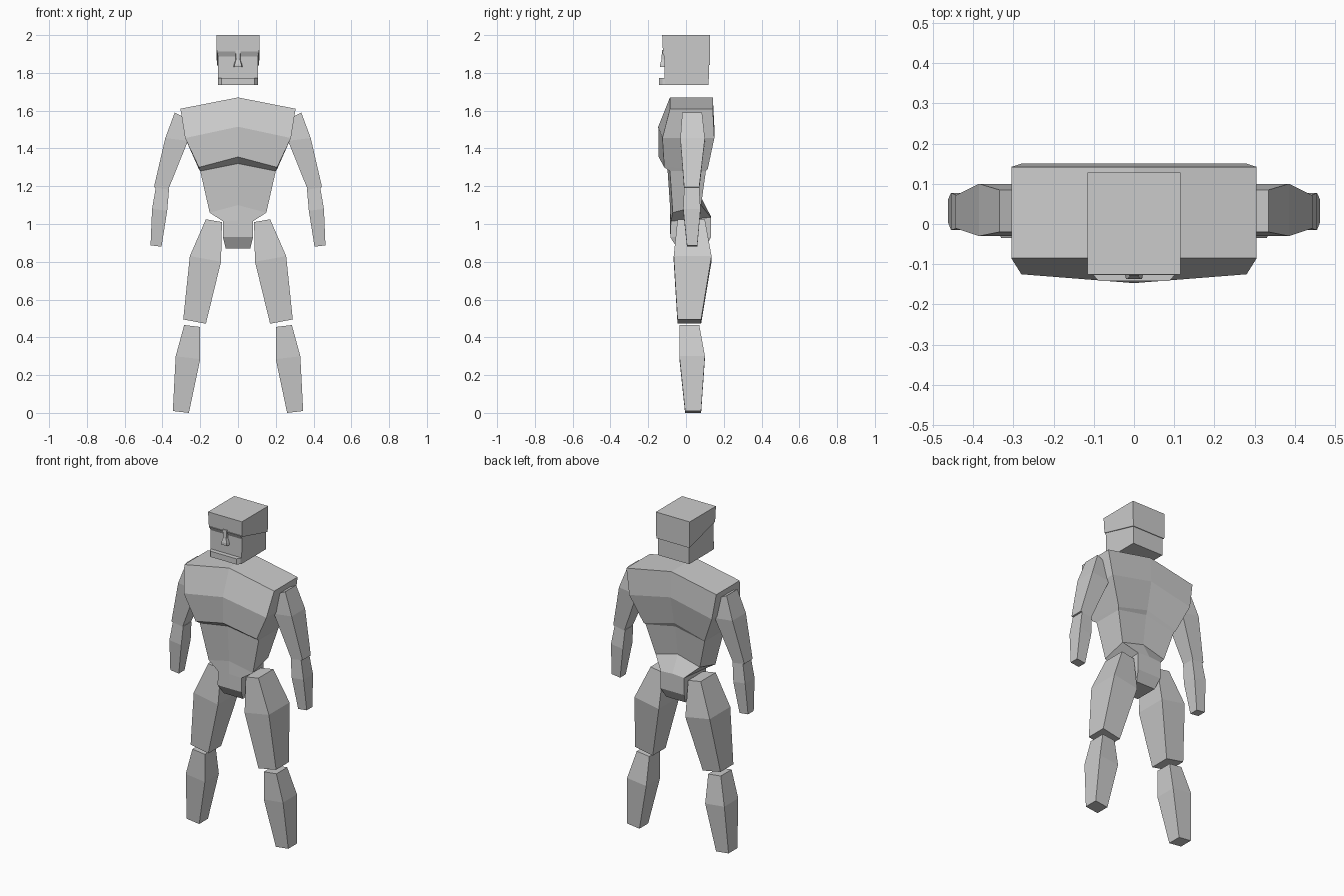
import bpy, bmesh

cube = bpy.data.objects.get("Cube")
if cube:
    bpy.data.objects.remove(cube, do_unlink=True)

grey = bpy.data.materials.new("plain grey")
grey.use_nodes = True
tone = (0.6, 0.6, 0.6, 1)
grey.diffuse_color = tone
grey.node_tree.nodes["Principled BSDF"].inputs["Base Color"].default_value = tone


def loft(name, rings):
    """Join rings of equal point count with flat faces and close both ends."""
    bm = bmesh.new()
    loops = [[bm.verts.new(p) for p in ring] for ring in rings]
    n = len(loops[0])
    for a, b in zip(loops, loops[1:]):
        for i in range(n):
            j = (i + 1) % n
            bm.faces.new((a[i], a[j], b[j], b[i]))
    for end in (loops[0], loops[-1]):
        if n == 6:  # ends fold along the centre line
            bm.faces.new((end[0], end[1], end[4], end[5]))
            bm.faces.new((end[1], end[2], end[3], end[4]))
        else:
            bm.faces.new(end)
    bmesh.ops.recalc_face_normals(bm, faces=bm.faces[:])
    mesh = bpy.data.meshes.new(name)
    bm.to_mesh(mesh)
    bm.free()
    mesh.materials.append(grey)
    obj = bpy.data.objects.new(name, mesh)
    bpy.context.collection.objects.link(obj)
    return obj


def torso_ring(half, z_side, z_mid, front_side, front_mid, back, z_back):
    """Six points: the middle ones form the fold down front and back."""
    zb = z_back + z_mid - z_side
    return [(-half, front_side, z_side), (0, front_mid, z_mid), (half, front_side, z_side),
            (half, back, z_back), (0, back, zb), (-half, back, z_back)]


def limb(name, sections):
    """Tapered four-sided limb, built on both sides of the body.
    Section: outer x, outer z, inner x, inner z, front y, back y."""
    for side, s in (("left", 1), ("right", -1)):
        rings = [[(s * xo, yf, zo), (s * xi, yf, zi), (s * xi, yb, zi), (s * xo, yb, zo)]
                 for xo, zo, xi, zi, yf, yb in sections]
        loft(f"{side}_{name}", rings)


def block(name, low, high):
    """Box between two levels: half width, front y, back y, front z, back z."""
    rings = []
    for half, yf, yb, zf, zb in (low, high):
        rings.append([(-half, yf, zf), (half, yf, zf), (half, yb, zb), (-half, yb, zb)])
    return loft(name, rings)


# Torso: chest with overhanging front edge, waist and hips
loft("torso", [torso_ring(*r) for r in (
    (0.305, 1.61, 1.67, -0.085, -0.085, 0.142, 1.61),
    (0.28, 1.455, 1.515, -0.125, -0.147, 0.15, 1.455),
    (0.207, 1.30, 1.355, -0.115, -0.145, 0.115, 1.29),
    (0.20, 1.28, 1.32, -0.085, -0.10, 0.105, 1.28),
    (0.15, 1.06, 1.10, -0.07, -0.085, 0.08, 1.10),
    (0.08, 1.015, 1.02, -0.08, -0.085, 0.132, 1.035),
)])

# Pelvis
loft("pelvis", [torso_ring(*r) for r in (
    (0.08, 1.015, 1.02, -0.08, -0.085, 0.132, 1.035),
    (0.08, 0.93, 0.93, -0.083, -0.083, 0.132, 0.93),
    (0.065, 0.87, 0.87, -0.045, -0.045, 0.10, 0.87),
)])

# Arms
limb("upper_arm", [
    (0.335, 1.59, 0.295, 1.57, -0.02, 0.085),
    (0.385, 1.455, 0.265, 1.44, -0.03, 0.10),
    (0.445, 1.195, 0.37, 1.18, -0.01, 0.07),
])
limb("forearm", [
    (0.435, 1.195, 0.365, 1.185, -0.01, 0.07),
    (0.455, 1.08, 0.375, 1.07, -0.015, 0.077),
    (0.463, 0.887, 0.405, 0.88, 0.005, 0.06),
])

# Legs
limb("thigh", [
    (0.17, 1.025, 0.085, 1.01, -0.045, 0.10),
    (0.255, 0.83, 0.09, 0.80, -0.065, 0.135),
    (0.29, 0.495, 0.17, 0.472, -0.045, 0.08),
])
limb("shin", [
    (0.285, 0.465, 0.20, 0.455, -0.035, 0.07),
    (0.33, 0.30, 0.20, 0.285, -0.035, 0.10),
    (0.345, 0.01, 0.26, 0.0, -0.005, 0.08),
])

# Head: face block under a cap whose lower edge slopes to the back
block("face", (0.105, -0.115, 0.12, 1.735, 1.735), (0.108, -0.115, 0.123, 1.95, 1.95))
block("head_cap", (0.112, -0.122, 0.128, 1.905, 1.84), (0.115, -0.126, 0.128, 2.0, 2.0))
block("brow", (0.105, -0.114, -0.10, 1.885, 1.885), (0.108, -0.127, -0.10, 1.912, 1.912))

# Nose widens towards its tip
loft("nose", [[(-w, -0.11, z), (-w * 0.8, y, z), (w * 0.8, y, z), (w, -0.11, z)]
              for w, y, z in ((0.025, -0.137, 1.83), (0.022, -0.137, 1.845),
                              (0.013, -0.13, 1.87), (0.016, -0.127, 1.92))])

# Jutting chin with chamfered corners
loft("chin", [[(-0.106, -0.11, z), (-0.103, -0.125, z), (-0.088, -0.142, z),
               (0.088, -0.142, z), (0.103, -0.125, z), (0.106, -0.11, z)][::1]
              + [(0, -0.10, z)] for z in (1.737, 1.772)])
